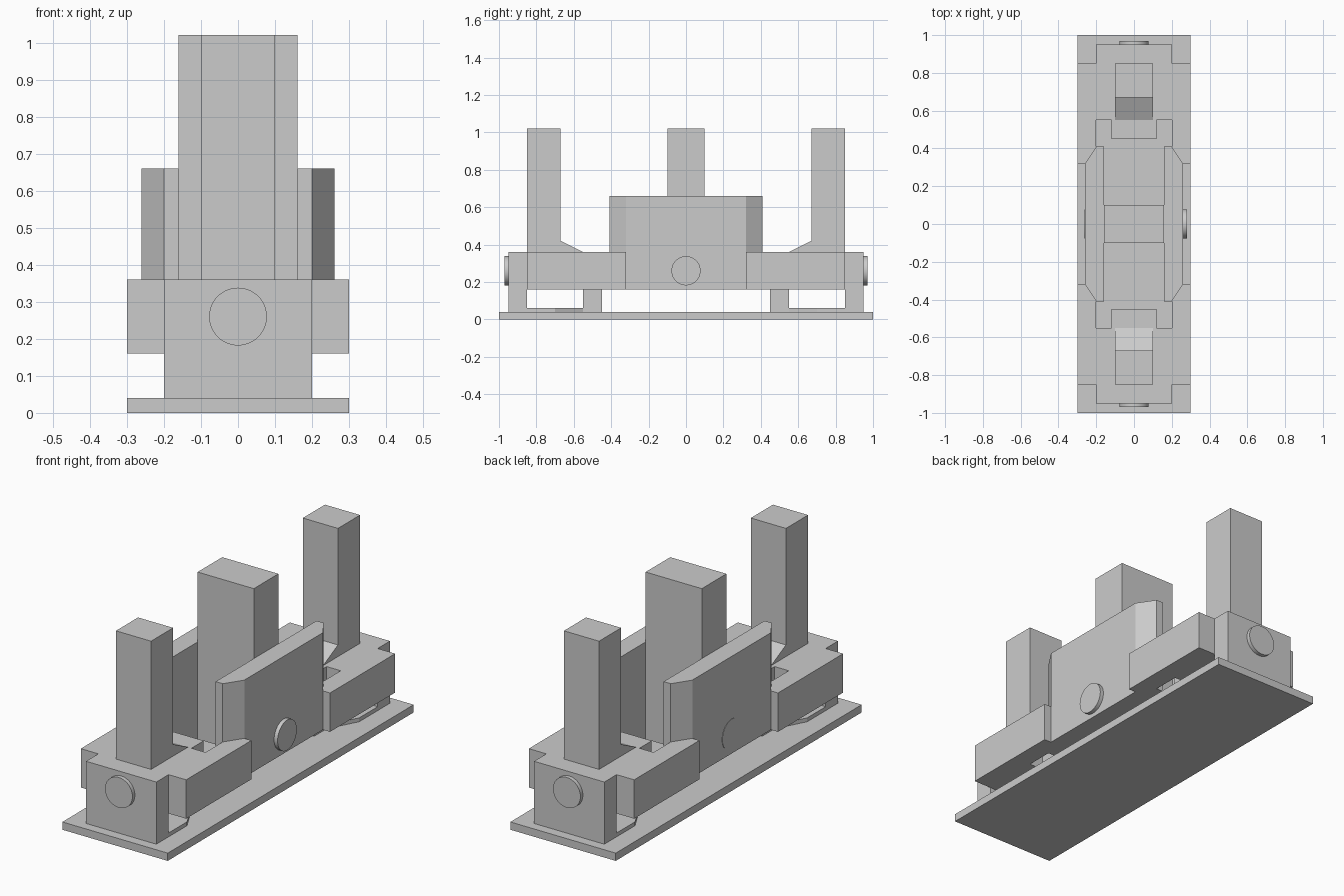
import bpy, bmesh, math
from mathutils import Matrix

if "Cube" in bpy.data.objects:
    bpy.data.objects.remove(bpy.data.objects["Cube"])

grey = bpy.data.materials.new("plain_grey")
grey.diffuse_color = (0.6, 0.6, 0.6, 1)
grey.use_nodes = True
grey.node_tree.nodes["Principled BSDF"].inputs["Base Color"].default_value = grey.diffuse_color


def finish(name, bm):
    bmesh.ops.recalc_face_normals(bm, faces=bm.faces)
    me = bpy.data.meshes.new(name)
    bm.to_mesh(me)
    bm.free()
    me.materials.append(grey)
    ob = bpy.data.objects.new(name, me)
    bpy.context.collection.objects.link(ob)
    return ob


def prism(name, pts, lo, hi, axis="z", s=1):
    """Extrude a profile: (x, y) along z, or (y, z) along x. s mirrors y."""
    bm = bmesh.new()
    place = (lambda p, h: (p[0], s * p[1], h)) if axis == "z" else (lambda p, h: (h, s * p[0], p[1]))
    a = [bm.verts.new(place(p, lo)) for p in pts]
    b = [bm.verts.new(place(p, hi)) for p in pts]
    bm.faces.new(a)
    bm.faces.new(b)
    n = len(pts)
    for i in range(n):
        j = (i + 1) % n
        bm.faces.new((a[i], a[j], b[j], b[i]))
    return finish(name, bm)


def box(name, x0, x1, y0, y1, z0, z1, s=1):
    return prism(name, [(x0, y0), (x1, y0), (x1, y1), (x0, y1)], z0, z1, s=s)


def disc(name, centre, axis, depth, r=0.078):
    bm = bmesh.new()
    bmesh.ops.create_cone(bm, cap_ends=True, segments=48, radius1=r, radius2=r, depth=depth)
    rot = Matrix.Rotation(math.pi / 2, 4, "Y" if axis == "x" else "X")
    bmesh.ops.transform(bm, matrix=Matrix.Translation(centre) @ rot, verts=bm.verts)
    ob = finish(name, bm)
    for p in ob.data.polygons:
        p.use_smooth = len(p.vertices) == 4
    ob.data.set_sharp_from_angle(angle=math.radians(40))


# Base plate and central post
box("base_plate", -0.3, 0.3, -1, 1, 0, 0.04)
box("centre_post", -0.16, 0.16, -0.1, 0.1, 0.16, 1.02)

# Two mirrored ends
for s, end in ((-1, "front"), (1, "back")):
    box(end + "_end_block", -0.2, 0.2, 0.85, 0.95, 0.04, 0.36, s)
    box(end + "_inner_upright", -0.12, 0.12, 0.45, 0.55, 0.04, 0.36, s)
    # Tapered foot joining the uprights
    prism(end + "_foot", [(-0.2, 0.85), (-0.2, 0.7), (-0.12, 0.55),
                          (0.12, 0.55), (0.2, 0.7), (0.2, 0.85)], 0.04, 0.06, s=s)
    # U-shaped yoke whose arms reach around the side plates
    prism(end + "_yoke", [(-0.3, 0.85), (-0.3, 0.32), (-0.26, 0.32), (-0.2, 0.41), (-0.2, 0.55),
                          (0.2, 0.55), (0.2, 0.41), (0.26, 0.32), (0.3, 0.32), (0.3, 0.85)],
          0.16, 0.36, s=s)
    # Post with sloped gusset
    prism(end + "_post", [(0.55, 0.36), (0.85, 0.36), (0.85, 1.02), (0.67, 1.02), (0.67, 0.42)],
          -0.1, 0.1, "x", s)
    disc(end + "_pin", (0, s * 0.91, 0.26), "y", 0.12)

# Chamfered side plates
for s, side in ((-1, "left"), (1, "right")):
    prism(side + "_plate", [(s * 0.16, -0.41), (s * 0.2, -0.41), (s * 0.26, -0.32),
                            (s * 0.26, 0.32), (s * 0.2, 0.41), (s * 0.16, 0.41)], 0.16, 0.66)

# Side pin: proud on the right, nearly flush on the left
disc("right_pin", (0.23, 0, 0.26), "x", 0.1)
disc("left_pin", (-0.222, 0, 0.26), "x", 0.08)
